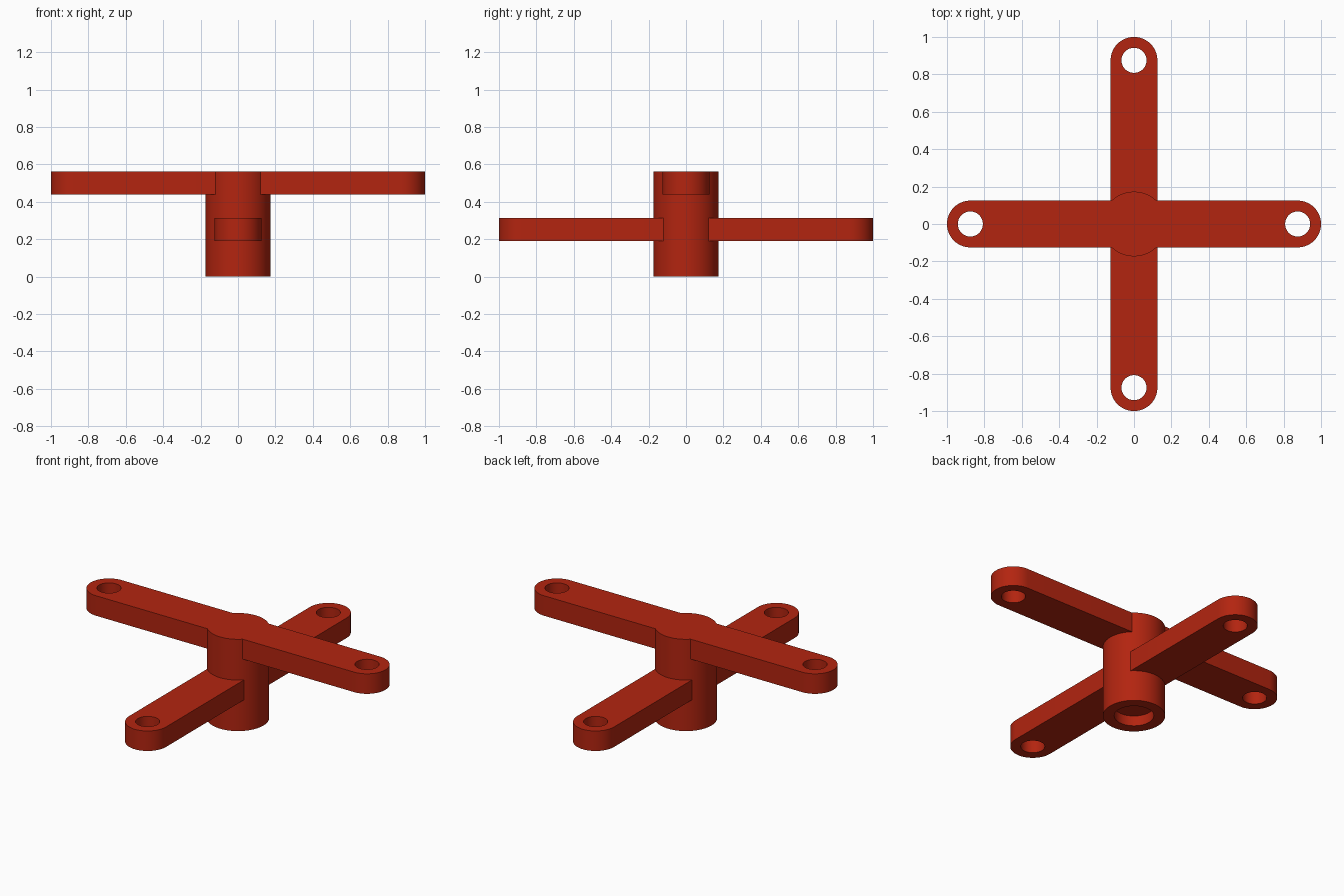
import bpy
import bmesh
import math

if "Cube" in bpy.data.objects:
    bpy.data.objects.remove(bpy.data.objects["Cube"])

HUB_R, HUB_H = 0.173, 0.5625      # hub cylinder
ARM_W, ARM_T = 0.125, 0.1225      # arm half width and thickness
REACH, HOLE_R = 0.875, 0.067      # arm tip centre and eyelet radius
LOW_Z, HIGH_Z = 0.19, HUB_H - ARM_T

red = bpy.data.materials.new("brick red")
red.diffuse_color = (0.45, 0.018, 0.005, 1)
red.use_nodes = True
red.node_tree.nodes["Principled BSDF"].inputs["Base Color"].default_value = red.diffuse_color


def prism(name, outline, z0, height):
    """Extrude a closed outline upward into a solid."""
    bm = bmesh.new()
    base = bm.faces.new([bm.verts.new((x, y, z0)) for x, y in outline])
    top = bmesh.ops.extrude_face_region(bm, geom=[base])["geom"]
    verts = [v for v in top if isinstance(v, bmesh.types.BMVert)]
    bmesh.ops.translate(bm, verts=verts, vec=(0, 0, height))
    bmesh.ops.recalc_face_normals(bm, faces=bm.faces[:])
    mesh = bpy.data.meshes.new(name)
    bm.to_mesh(mesh)
    bm.free()
    mesh.materials.append(red)
    obj = bpy.data.objects.new(name, mesh)
    bpy.context.collection.objects.link(obj)
    return obj


def arc(cx, cy, r, start, sweep, n):
    return [(cx + r * math.cos(start + sweep * i / n),
             cy + r * math.sin(start + sweep * i / n)) for i in range(n + 1)]


def circle(cx, cy, r, n=64):
    return arc(cx, cy, r, 0, 2 * math.pi, n)[:-1]


def combine(target, tool, operation):
    bpy.context.view_layer.objects.active = target
    mod = target.modifiers.new("combine", 'BOOLEAN')
    mod.operation, mod.solver, mod.object = operation, 'EXACT', tool
    bpy.ops.object.modifier_apply(modifier=mod.name)
    bpy.data.objects.remove(tool)


# Hub
hub = prism("cross_arm_hub", circle(0, 0, HUB_R, 96), 0, HUB_H)

# Two crossing arms with rounded tips, upper along x and lower along y
stadium = (arc(REACH, 0, ARM_W, -math.pi / 2, math.pi, 32)
           + arc(-REACH, 0, ARM_W, math.pi / 2, math.pi, 32))
for name, z, along_x in (("upper_arm", HIGH_Z, True), ("lower_arm", LOW_Z, False)):
    outline = stadium if along_x else [(-y, x) for x, y in stadium]
    arm = prism(name, outline, z, ARM_T)
    # Eyelets through both tips
    for side in (-REACH, REACH):
        cx, cy = (side, 0) if along_x else (0, side)
        combine(arm, prism("eyelet", circle(cx, cy, HOLE_R), z - 0.1, ARM_T + 0.2), 'DIFFERENCE')
    combine(hub, arm, 'UNION')

# Shallow socket in the underside of the hub
combine(hub, prism("socket", circle(0, 0, 0.11), -0.1, 0.1625), 'DIFFERENCE')

# Smooth round walls, crisp edges
bpy.ops.object.select_all(action='DESELECT')
hub.select_set(True)
bpy.context.view_layer.objects.active = hub
bpy.ops.object.shade_smooth_by_angle(angle=math.radians(30))
